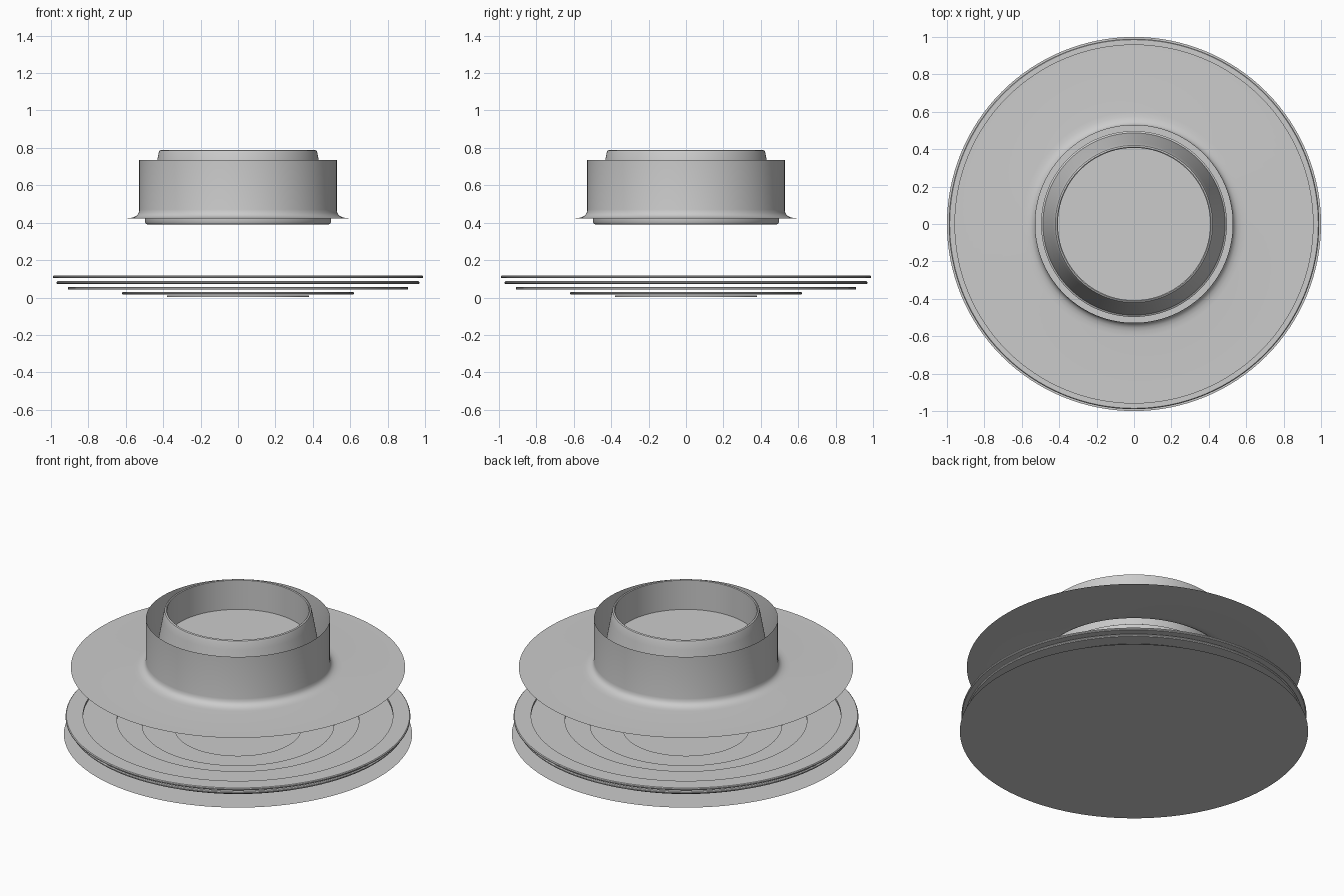
import bpy, bmesh, math

if "Cube" in bpy.data.objects:
    bpy.data.objects.remove(bpy.data.objects["Cube"])

SEG = 128


def lathe(name, profile, closed=False):
    """Revolve an (r, z) profile about the z axis."""
    bm = bmesh.new()
    rows = []
    for r, z in profile:
        if r < 1e-6:
            rows.append([bm.verts.new((0, 0, z))])
        else:
            rows.append([bm.verts.new((r * math.cos(2 * math.pi * i / SEG),
                                       r * math.sin(2 * math.pi * i / SEG), z))
                         for i in range(SEG)])
    pairs = list(zip(rows, rows[1:]))
    if closed:
        pairs.append((rows[-1], rows[0]))
    for a, b in pairs:
        for i in range(SEG):
            j = (i + 1) % SEG
            if len(a) == 1:
                bm.faces.new((a[0], b[j], b[i]))
            elif len(b) == 1:
                bm.faces.new((a[i], a[j], b[0]))
            else:
                bm.faces.new((a[i], a[j], b[j], b[i]))
    mesh = bpy.data.meshes.new(name)
    bm.to_mesh(mesh)
    bm.free()
    ob = bpy.data.objects.new(name, mesh)
    bpy.context.collection.objects.link(ob)
    bpy.ops.object.select_all(action='DESELECT')
    ob.select_set(True)
    bpy.context.view_layer.objects.active = ob
    bpy.ops.object.shade_smooth_by_angle(angle=math.radians(35))
    return ob


def ring(name, inner, outer, z0, z1):
    """Thin flat ring with a rounded outer edge."""
    t = (z1 - z0) * 0.3
    lathe(name, [(inner, z0), (outer - t, z0), (outer, z0 + t),
                 (outer, z1 - t), (outer - t, z1), (inner, z1)], closed=True)


# Flat sheet at the very bottom
lathe("base_sheet", [(1.0, 0), (0, 0)])

# Stepped stack of thin rings, widening upwards
lathe("centre_plate", [(0, 0.003), (0.38, 0.003), (0.38, 0.010), (0, 0.010)])
for k, (inner, outer, z0, z1) in enumerate([(0.36, 0.62, 0.016, 0.030),
                                            (0.55, 0.91, 0.042, 0.057),
                                            (0.695, 0.97, 0.072, 0.088),
                                            (0.89, 0.99, 0.103, 0.118)]):
    ring(f"step_ring_{k + 1}", inner, outer, z0, z1)

# Wide brim flowing through a fillet into an open collar (single surface)
lathe("brim_collar", [(0.96, 0.423), (0.60, 0.423), (0.575, 0.425), (0.555, 0.430),
                      (0.540, 0.439), (0.531, 0.452), (0.528, 0.47), (0.528, 0.735)])

# Tapered inner cup with foot lip, rounded rim and recessed floor
lathe("inner_cup", [(0, 0.39), (0.482, 0.39), (0.492, 0.394), (0.497, 0.403),
                    (0.497, 0.424), (0.487, 0.430), (0.432, 0.735), (0.424, 0.775),
                    (0.420, 0.785), (0.412, 0.789), (0.407, 0.785),
                    (0.407, 0.60), (0, 0.60)])
